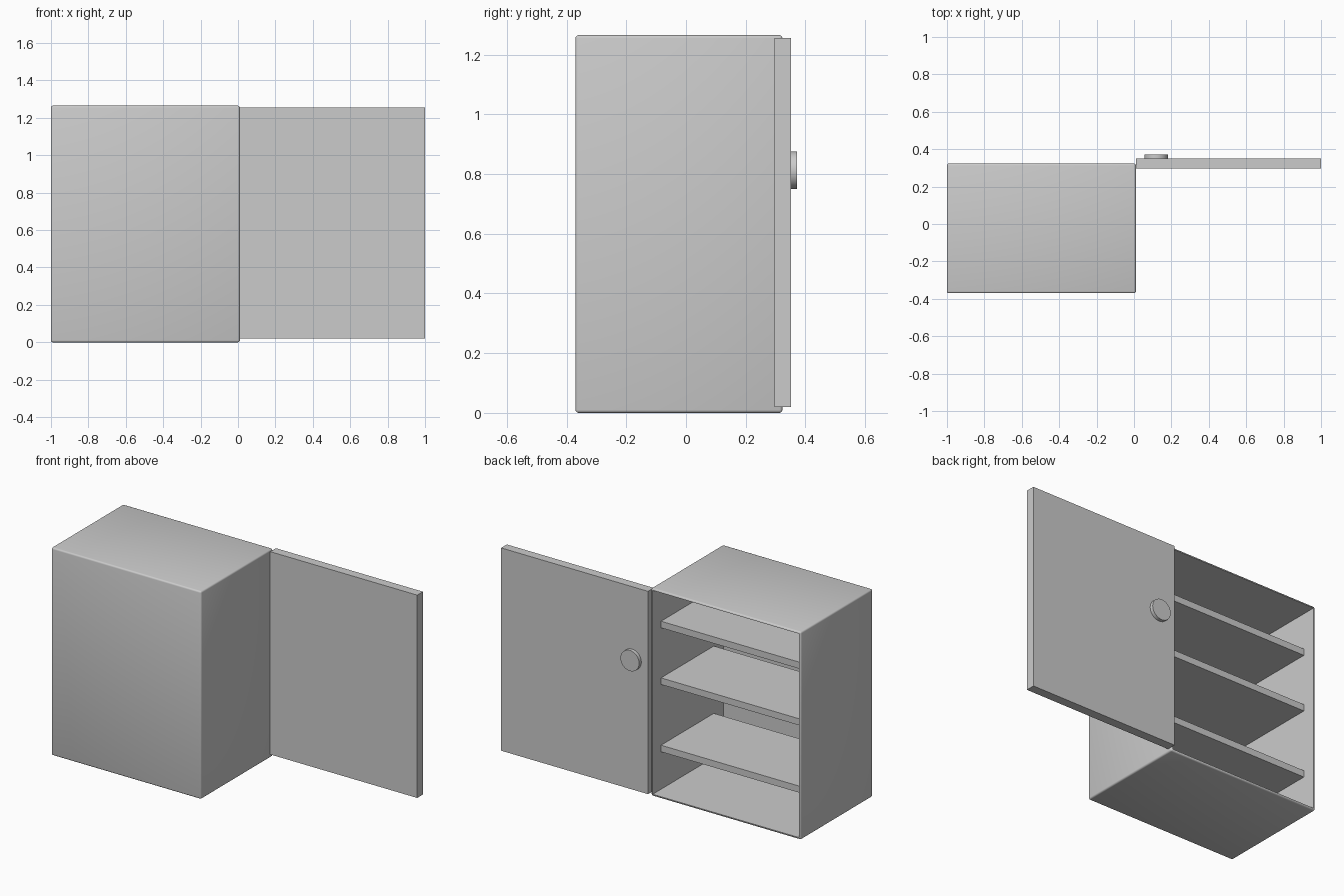
import bpy
import math

if "Cube" in bpy.data.objects:
    bpy.data.objects.remove(bpy.data.objects["Cube"])


def box(name, x, y, z, bevel=0.0):
    bpy.ops.mesh.primitive_cube_add(
        size=1, location=(sum(x) / 2, sum(y) / 2, sum(z) / 2))
    ob = bpy.context.object
    ob.name = name
    ob.scale = (x[1] - x[0], y[1] - y[0], z[1] - z[0])
    bpy.ops.object.transform_apply(location=False, rotation=False, scale=True)
    if bevel:
        mod = ob.modifiers.new("rounded_edges", 'BEVEL')
        mod.width = bevel
        mod.segments = 3
    return ob


# Cabinet body: rounded box hollowed out from the open +y side
body = box("cabinet_body", (-1, 0.01), (-0.37, 0.323), (0, 1.265), 0.01)
hollow = box("hollow_cutter", (-0.988, -0.002), (-0.358, 0.5), (0.012, 1.253))
hollow.hide_render = True
hollow.hide_viewport = True
cut = body.modifiers.new("hollow", 'BOOLEAN')
cut.operation = 'DIFFERENCE'
cut.solver = 'EXACT'
cut.object = hollow
bpy.context.view_layer.objects.active = body
for mod in list(body.modifiers):
    bpy.ops.object.modifier_apply(modifier=mod.name)
bpy.data.objects.remove(hollow)
bpy.ops.object.select_all(action='DESELECT')
body.select_set(True)
bpy.ops.object.shade_smooth_by_angle(angle=math.radians(35))

# Shelves, set back from the opening and the back wall
for i, top in enumerate((0.28, 0.69, 1.035)):
    box(f"shelf_{i + 1}", (-0.99, 0.0), (-0.265, 0.243), (top - 0.04, top))

# Door swung fully open
box("door", (0.01, 1.0), (0.296, 0.351), (0.02, 1.255))

# Round knob on the outer face of the door
bpy.ops.mesh.primitive_cylinder_add(
    vertices=32, radius=0.063, depth=0.03,
    location=(0.118, 0.357, 0.812), rotation=(math.pi / 2, 0, 0))
knob = bpy.context.object
knob.name = "door_knob"
bpy.ops.object.shade_smooth_by_angle(angle=math.radians(35))
